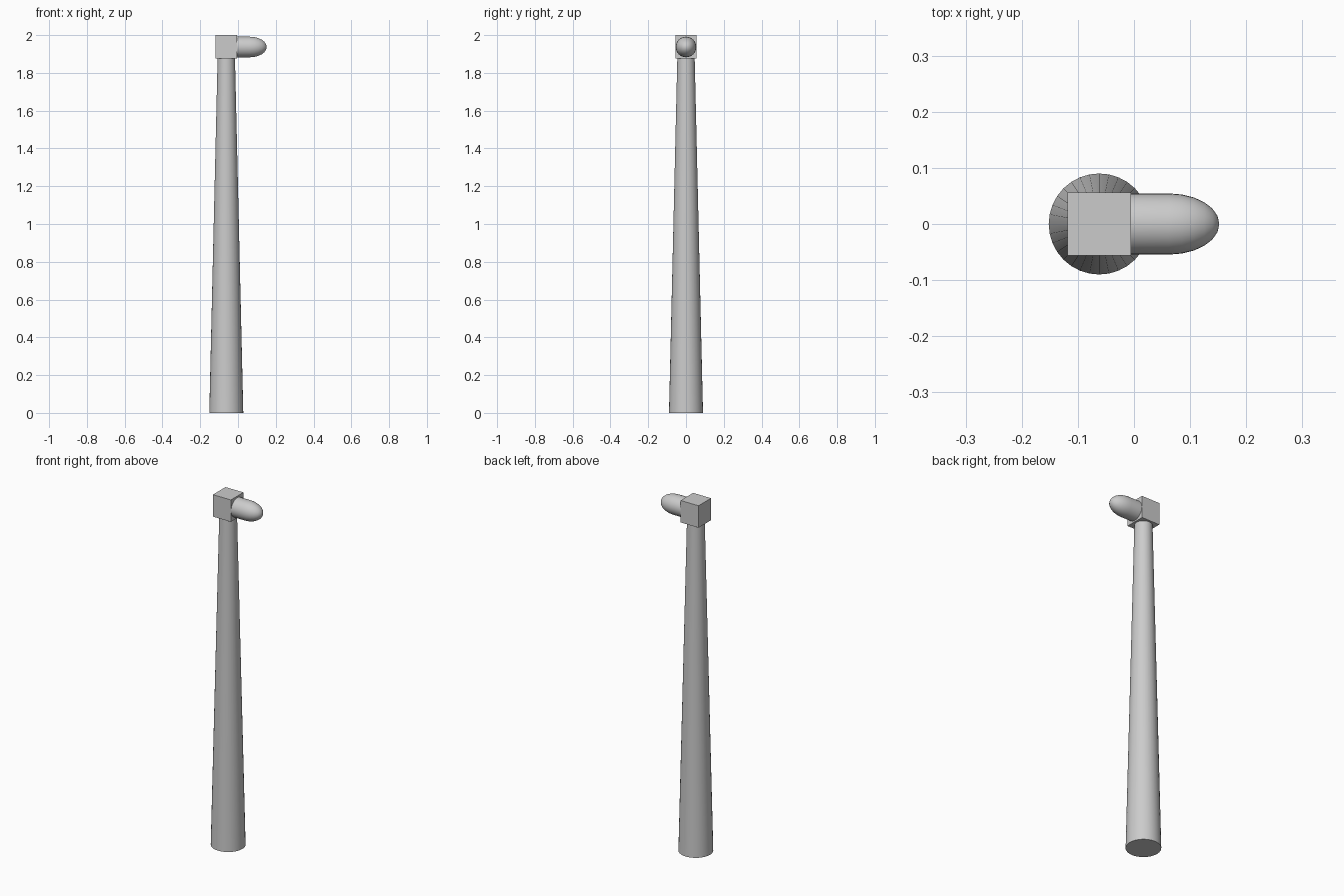
import bpy, bmesh, math
from mathutils import Matrix

if "Cube" in bpy.data.objects:
    bpy.data.objects.remove(bpy.data.objects["Cube"])

AXIS_X = -0.062   # tower centre line
HUB_Z = 1.937     # height of the housing and nose axis


def lathe(name, profile, sides, matrix):
    """Closed solid of revolution from (radius, height) points; radius 0 makes a tip."""
    bm = bmesh.new()
    rings = []
    for r, h in profile:
        count = sides if r > 0 else 1
        rings.append([bm.verts.new((r * math.cos(2 * math.pi * i / sides),
                                    r * math.sin(2 * math.pi * i / sides), h))
                      for i in range(count)])
    for a, b in zip(rings, rings[1:]):
        for i in range(sides):
            j = (i + 1) % sides
            bm.faces.new((a[i], a[j], b[0]) if len(b) == 1 else (a[i], a[j], b[j], b[i]))
    for ring in (rings[0], rings[-1]):
        if len(ring) > 1:
            bm.faces.new(ring)
    bmesh.ops.recalc_face_normals(bm, faces=bm.faces)
    mesh = bpy.data.meshes.new(name)
    bm.to_mesh(mesh)
    bm.free()
    obj = bpy.data.objects.new(name, mesh)
    obj.matrix_world = matrix
    bpy.context.collection.objects.link(obj)
    bpy.ops.object.select_all(action='DESELECT')
    obj.select_set(True)
    bpy.context.view_layer.objects.active = obj
    bpy.ops.object.shade_smooth_by_angle(angle=math.radians(40))
    return obj


# Tapered tower
lathe("tower", [(0.09, 0), (0.046, 1.875)], 32, Matrix.Translation((AXIS_X, 0, 0)))

# Box housing on top
bpy.ops.mesh.primitive_cube_add(size=1, location=(AXIS_X, 0, 1.9375))
housing = bpy.context.object
housing.name = "housing"
housing.scale = (0.113, 0.113, 0.125)

# Rounded nose pointing along +x: short cylinder with an elliptical cap
steps = 6
cap = [(0.0545 * math.cos(t), 0.062 + 0.09 * math.sin(t))
       for t in (math.pi / 2 * k / steps for k in range(steps))]
lathe("nose", [(0.0545, -0.006)] + cap + [(0, 0.152)], 32,
      Matrix.Translation((0, 0, HUB_Z)) @ Matrix.Rotation(math.pi / 2, 4, 'Y'))
